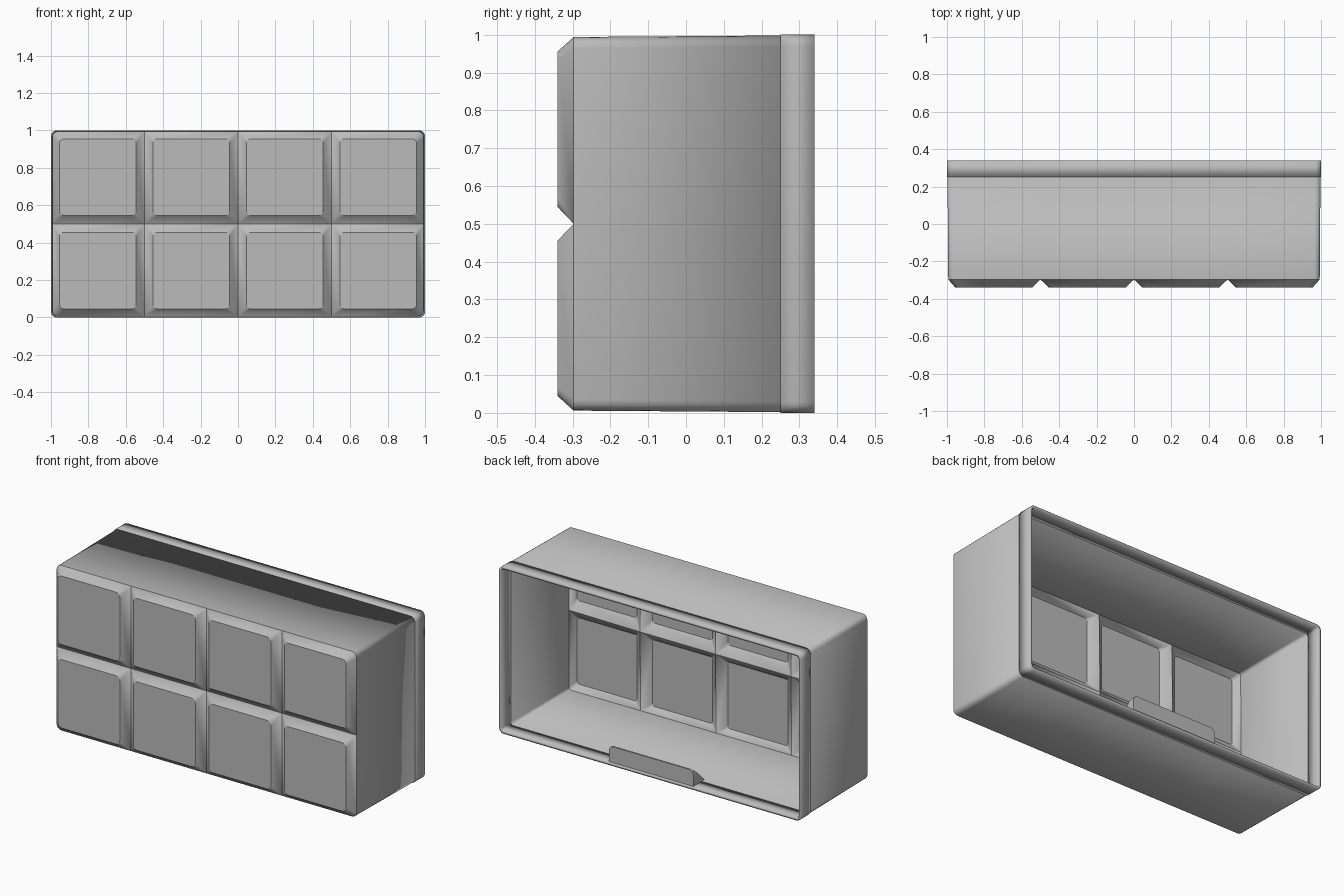
import bpy
import bmesh
from math import sin, cos, pi

cube = bpy.data.objects.get("Cube")
if cube:
    bpy.data.objects.remove(cube)

# One plain grey plastic
grey = bpy.data.materials.new("grey_plastic")
grey.use_nodes = True
colour = (0.5, 0.5, 0.5, 1)
grey.diffuse_color = colour
grey.node_tree.nodes["Principled BSDF"].inputs["Base Color"].default_value = colour

FRONT, GROOVE, SEAM, BACK = -0.34, -0.297, 0.25, 0.34
WALL, CHAMFER, ROUND = 0.015, 0.045, 0.03
ARC = 5


def finish(name, bm, wall=0):
    bmesh.ops.remove_doubles(bm, verts=bm.verts, dist=1e-5)
    bmesh.ops.recalc_face_normals(bm, faces=bm.faces)
    mesh = bpy.data.meshes.new(name)
    bm.to_mesh(mesh)
    bm.free()
    obj = bpy.data.objects.new(name, mesh)
    bpy.context.collection.objects.link(obj)
    mesh.materials.append(grey)
    if wall:
        shell = obj.modifiers.new("wall", "SOLIDIFY")
        shell.thickness = wall
        shell.offset = -1
        shell.use_even_offset = True
    bpy.ops.object.select_all(action="DESELECT")
    bpy.context.view_layer.objects.active = obj
    obj.select_set(True)
    bpy.ops.object.shade_smooth_by_angle(angle=pi / 6)
    return obj


def rounded_ring(bm, x0, x1, z0, z1, radii, y):
    """Rectangle in the xz plane, one radius per corner."""
    corners = [(x1, z1, -1, -1), (x0, z1, 1, -1), (x0, z0, 1, 1), (x1, z0, -1, 1)]
    verts = []
    for q, ((x, z, sx, sz), r) in enumerate(zip(corners, radii)):
        for i in range(ARC):
            a = (q + i / (ARC - 1)) * pi / 2
            verts.append(bm.verts.new((x + sx * r + r * cos(a), y, z + sz * r + r * sin(a))))
    return verts


def bridge(bm, a, b):
    n = len(a)
    for i in range(n):
        j = (i + 1) % n
        bm.faces.new((a[i], a[j], b[j], b[i]))


# Front: a grid of chamfered pads meeting in V grooves
bm = bmesh.new()
xs = [-0.993, -0.5, 0, 0.5, 0.993]
zs = [0.006, 0.5, 0.994]
for i in range(4):
    for j in range(2):
        x0, x1, z0, z1 = xs[i], xs[i + 1], zs[j], zs[j + 1]
        outer = [i == 3 and j == 1, i == 0 and j == 1, i == 0 and j == 0, i == 3 and j == 0]
        base = rounded_ring(bm, x0, x1, z0, z1, [ROUND * o for o in outer], GROOVE)
        pad = rounded_ring(bm, i / 2 - 1 + CHAMFER, i / 2 - 0.5 - CHAMFER,
                           j / 2 + CHAMFER, j / 2 + 0.5 - CHAMFER, [0.025] * 4, FRONT)
        bridge(bm, base, pad)
        bm.faces.new(pad)
bmesh.ops.remove_doubles(bm, verts=bm.verts, dist=1e-5)
bmesh.ops.dissolve_degenerate(bm, dist=1e-5, edges=bm.edges)

# Side walls: the outline drawn back with a slight draft
rim_edges = [e for e in bm.edges if e.is_boundary]
walls = bmesh.ops.extrude_edge_only(bm, edges=rim_edges)["geom"]
for v in walls:
    if isinstance(v, bmesh.types.BMVert):
        v.co.x *= 0.997 / 0.993
        v.co.z = 0.5 + (v.co.z - 0.5) * 0.498 / 0.494
        v.co.y = SEAM
finish("drawer_shell", bm, WALL)

# Rear rim: a band standing just proud of the walls
bm = bmesh.new()
bands = [rounded_ring(bm, -1, 1, 0, 1, [ROUND] * 4, y) for y in (SEAM, BACK)]
bridge(bm, *bands)
finish("rear_rim", bm, WALL)

# Catch: a wedge on the floor behind the rim, with clipped upper corners
bm = bmesh.new()
HALF, TOP, CUT = 0.28, 0.11, 0.025
outline = [(-HALF, 0.01), (HALF, 0.01), (HALF, TOP - CUT),
           (HALF - CUT / 3, TOP - CUT / 3), (HALF - CUT, TOP),
           (CUT - HALF, TOP), (CUT / 3 - HALF, TOP - CUT / 3), (-HALF, TOP - CUT)]
rear = [bm.verts.new((x, BACK - 0.01, z)) for x, z in outline]
slope = [bm.verts.new((x, BACK - 0.02 - (TOP - z), z)) for x, z in outline]
bridge(bm, rear, slope)
bm.faces.new(rear)
bm.faces.new(slope)
finish("floor_catch", bm)
